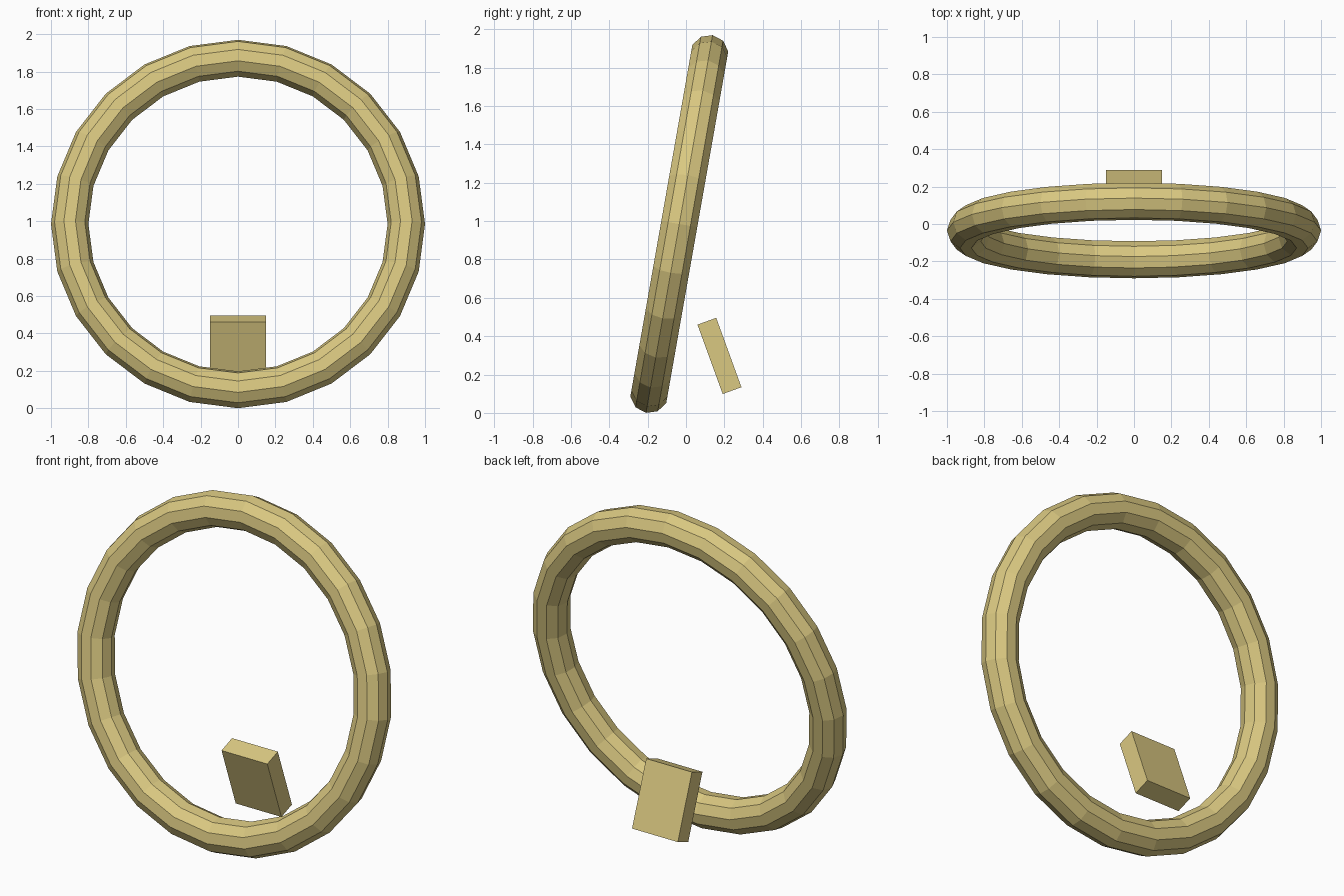
import bpy
from math import radians

if "Cube" in bpy.data.objects:
    bpy.data.objects.remove(bpy.data.objects["Cube"])

mat = bpy.data.materials.new("pale_gold")
mat.diffuse_color = (0.70, 0.58, 0.22, 1)
mat.use_nodes = True
mat.node_tree.nodes["Principled BSDF"].inputs["Base Color"].default_value = mat.diffuse_color

# Faceted ring, leaning back 10 degrees from upright
bpy.ops.mesh.primitive_torus_add(
    major_segments=24, minor_segments=10, major_radius=0.9, minor_radius=0.1,
    location=(0, -0.035, 0.985), rotation=(radians(80), 0, 0))
ring = bpy.context.object
ring.name = "ring"
ring.data.materials.append(mat)

# Flat slab behind the ring, leaning forward 20 degrees
bpy.ops.mesh.primitive_cube_add(
    size=1, location=(0, 0.1745, 0.297), rotation=(radians(20), 0, 0))
slab = bpy.context.object
slab.name = "rear_slab"
slab.scale = (0.298, 0.104, 0.385)
slab.data.materials.append(mat)
